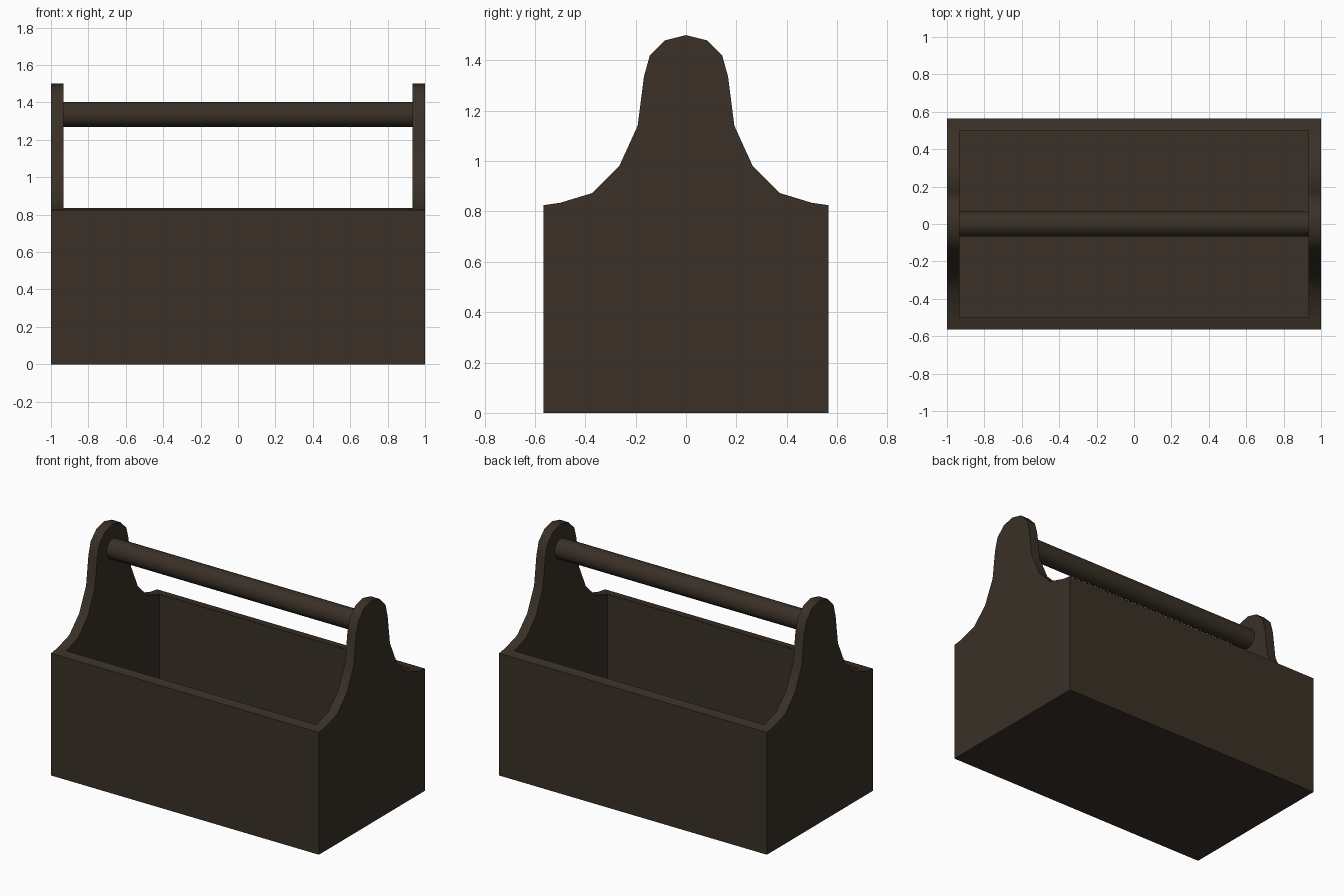
import bpy, bmesh, math

if "Cube" in bpy.data.objects:
    bpy.data.objects.remove(bpy.data.objects["Cube"])

wood = bpy.data.materials.new("dark brown wood")
wood.diffuse_color = (0.041, 0.030, 0.020, 1)
wood.use_nodes = True
wood.node_tree.nodes["Principled BSDF"].inputs["Base Color"].default_value = wood.diffuse_color

HALF_X, INNER_X, INNER_Y, FLOOR = 1.0, 0.934, 0.499, 0.066

# Right half of the end-board outline (y, z), mirrored for the left half
half = [(0.565, 0.0), (0.565, 0.825), (0.50, 0.834), (0.372, 0.873),
        (0.265, 0.98), (0.192, 1.14), (0.167, 1.335), (0.144, 1.418),
        (0.083, 1.479)]
outline = half + [(0.0, 1.5)] + [(-y, z) for y, z in reversed(half)]


def make_object(name, bm):
    bmesh.ops.recalc_face_normals(bm, faces=bm.faces)
    mesh = bpy.data.meshes.new(name)
    bm.to_mesh(mesh)
    bm.free()
    mesh.materials.append(wood)
    obj = bpy.data.objects.new(name, mesh)
    bpy.context.collection.objects.link(obj)
    return obj


def smooth(obj, degrees):
    bpy.ops.object.select_all(action='DESELECT')
    obj.select_set(True)
    bpy.context.view_layer.objects.active = obj
    bpy.ops.object.shade_smooth_by_angle(angle=math.radians(degrees))


# Tray: outline extruded along x
bm = bmesh.new()
face = bm.faces.new([bm.verts.new((-HALF_X, y, z)) for y, z in outline])
ext = bmesh.ops.extrude_face_region(bm, geom=[face])
bmesh.ops.translate(bm, vec=(2 * HALF_X, 0, 0),
                    verts=[v for v in ext["geom"] if isinstance(v, bmesh.types.BMVert)])
tray = make_object("tray", bm)

# Hollow: one box removes the inside and the space between the end boards
bm = bmesh.new()
bmesh.ops.create_cube(bm, size=2)
bmesh.ops.scale(bm, vec=(INNER_X, INNER_Y, 1), verts=bm.verts)
bmesh.ops.translate(bm, vec=(0, 0, 1 + FLOOR), verts=bm.verts)
cutter = make_object("hollow_cutter", bm)
cutter.hide_render = True

cut = tray.modifiers.new("hollow", 'BOOLEAN')
cut.operation = 'DIFFERENCE'
cut.solver = 'EXACT'
cut.object = cutter
bpy.context.view_layer.objects.active = tray
bpy.ops.object.modifier_apply(modifier=cut.name)
bpy.data.objects.remove(cutter)
smooth(tray, 40)

# Handle: round bar between the end boards
bpy.ops.mesh.primitive_cylinder_add(vertices=24, radius=0.067, depth=2 * INNER_X,
                                    end_fill_type='NOTHING',
                                    location=(0, 0, 1.335),
                                    rotation=(0, math.pi / 2, 0))
handle = bpy.context.object
handle.name = "handle"
handle.data.materials.append(wood)
smooth(handle, 40)
